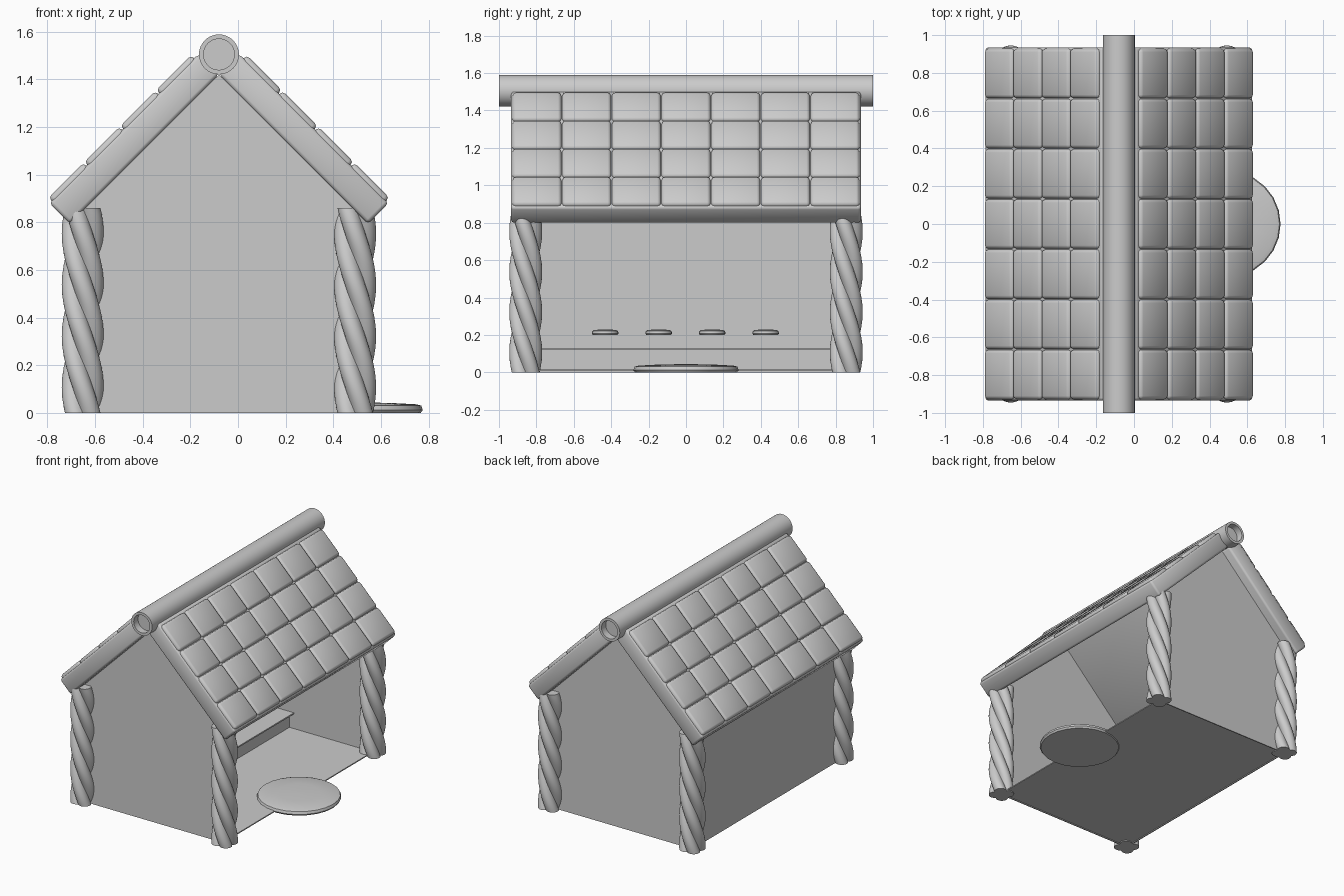
import bpy, bmesh
from math import sin, cos, pi, sqrt, radians
from mathutils import Vector, Matrix

if "Cube" in bpy.data.objects:
    bpy.data.objects.remove(bpy.data.objects["Cube"])

RIDGE_X = -0.08
COL_X = (-0.652, 0.492)
COL_Y = 0.857


def finish(name, bm, smooth=None):
    bmesh.ops.recalc_face_normals(bm, faces=bm.faces)
    me = bpy.data.meshes.new(name)
    bm.to_mesh(me)
    bm.free()
    ob = bpy.data.objects.new(name, me)
    bpy.context.collection.objects.link(ob)
    if smooth:
        bpy.ops.object.select_all(action='DESELECT')
        ob.select_set(True)
        bpy.context.view_layer.objects.active = ob
        bpy.ops.object.shade_smooth_by_angle(angle=radians(smooth))
    return ob


def add_box(bm, lo, hi, bevel=0, segs=2):
    lo, hi = Vector(lo), Vector(hi)
    m = Matrix.Translation((lo + hi) / 2) @ Matrix.Diagonal((*(hi - lo), 1))
    vs = bmesh.ops.create_cube(bm, size=1, matrix=m)['verts']
    if bevel:
        edges = list({e for v in vs for e in v.link_edges})
        bmesh.ops.bevel(bm, geom=edges, offset=bevel, segments=segs,
                        profile=0.5, affect='EDGES')


def box(name, lo, hi):
    bm = bmesh.new()
    add_box(bm, lo, hi)
    return finish(name, bm)


def lathe(name, profile, loc, sides, axis='Z', smooth=40):
    # revolve (radius, height) points; ends are capped
    bm = bmesh.new()
    rings = [[bm.verts.new((r * cos(2 * pi * i / sides), r * sin(2 * pi * i / sides), h))
              for i in range(sides)] for r, h in profile]
    for a, b in zip(rings, rings[1:]):
        for i in range(sides):
            j = (i + 1) % sides
            bm.faces.new((a[i], a[j], b[j], b[i]))
    bm.faces.new(rings[0])
    bm.faces.new(rings[-1])
    if axis == 'Y':
        bm.transform(Matrix.Rotation(pi / 2, 4, 'X'))
    bm.transform(Matrix.Translation(loc))
    return finish(name, bm, smooth)


def twisted_column(name, x, y, height=0.86, turns=-1.0, per_lobe=10, rings=40):
    # four round strands wound around each other
    d, rr, n = 0.045, 0.043, 4 * per_lobe
    bm = bmesh.new()
    loops = []
    for k in range(rings + 1):
        f = k / rings
        loop = []
        for i in range(n):
            t = (i % per_lobe) / per_lobe * pi / 2 - pi / 4
            r = d * cos(t) + sqrt(rr * rr - (d * sin(t)) ** 2)
            a = 2 * pi * (i / n + turns * f)
            loop.append(bm.verts.new((x + r * cos(a), y + r * sin(a), height * f)))
        loops.append(loop)
    for a, b in zip(loops, loops[1:]):
        for i in range(n):
            j = (i + 1) % n
            bm.faces.new((a[i], a[j], b[j], b[i]))
    bm.faces.new(loops[0])
    bm.faces.new(loops[-1])
    return finish(name, bm, 50)


def roof_side(name, side):
    # built flat as (down slope, y, thickness), then tilted 45 degrees
    bm = bmesh.new()
    add_box(bm, (0, -0.935, 0), (0.885, 0.935, 0.122), 0.015)
    rows, cols, length, width = 4, 7, 0.213, 1.86 / 7
    gap = 0.002
    for r in range(rows):
        for c in range(cols):
            s, y = 0.022 + r * length, -0.93 + c * width
            add_box(bm, (s + gap, y + gap, 0.06),
                    (s + length - gap, y + width - gap, 0.141), 0.018)
    q = sqrt(0.5)
    bm.transform(Matrix(((side * q, 0, side * q, RIDGE_X), (0, 1, 0, 0),
                         (-q, 0, q, 1.42), (0, 0, 0, 1))))
    return finish(name, bm, 50)


# Gable walls
for label, sy in (("front", -1), ("back", 1)):
    bm = bmesh.new()
    eave = 1.42 - (COL_X[1] - RIDGE_X)
    outline = [(COL_X[0], 0), (COL_X[1], 0), (COL_X[1], eave),
               (RIDGE_X, 1.42), (COL_X[0], eave)]
    face = bm.faces.new([bm.verts.new((x, sy * (COL_Y + 0.004), z)) for x, z in outline])
    ext = bmesh.ops.extrude_face_region(bm, geom=[face])['geom']
    bmesh.ops.translate(bm, vec=(0, -sy * 0.008, 0),
                        verts=[v for v in ext if isinstance(v, bmesh.types.BMVert)])
    finish(label + "_gable_wall", bm)

# Closed left wall and floor
box("left_wall", (COL_X[0] - 0.004, -COL_Y, 0), (COL_X[0] + 0.004, COL_Y, 0.85))
box("floor", (COL_X[0], -COL_Y, 0.006), (COL_X[1], COL_Y, 0.014))

# Raised inner platform with a small overhang
box("platform_base", (COL_X[0], -COL_Y, 0.014), (-0.18, COL_Y, 0.12))
box("platform_top", (COL_X[0], -COL_Y, 0.12), (-0.144, COL_Y, 0.13))

# Corner columns
for lx, x in zip(("left", "right"), COL_X):
    for ly, y in (("front", -COL_Y), ("back", COL_Y)):
        twisted_column(f"{ly}_{lx}_column", x, y)

# Tiled roof
roof_side("right_roof", 1)
roof_side("left_roof", -1)

# Ridge pole with recessed ends
lathe("ridge_pole", [(0.065, -0.95), (0.065, -1), (0.084, -1), (0.084, 1),
                     (0.065, 1), (0.065, 0.95)], (RIDGE_X, 0, 1.505), 32, 'Y')

# Entrance disc and the four small cushions inside
lathe("entrance_disc", [(0.272, 0), (0.281, 0.012), (0.275, 0.03), (0.255, 0.036),
                        (0.14, 0.042), (0.01, 0.044)], (0.495, 0, 0), 24)
for i in range(4):
    lathe(f"cushion_{i + 1}", [(0.066, 0), (0.071, 0.007), (0.069, 0.02),
                               (0.058, 0.027), (0.005, 0.029)],
          (-0.4, -0.432 + i * 0.286, 0.2), 24)
